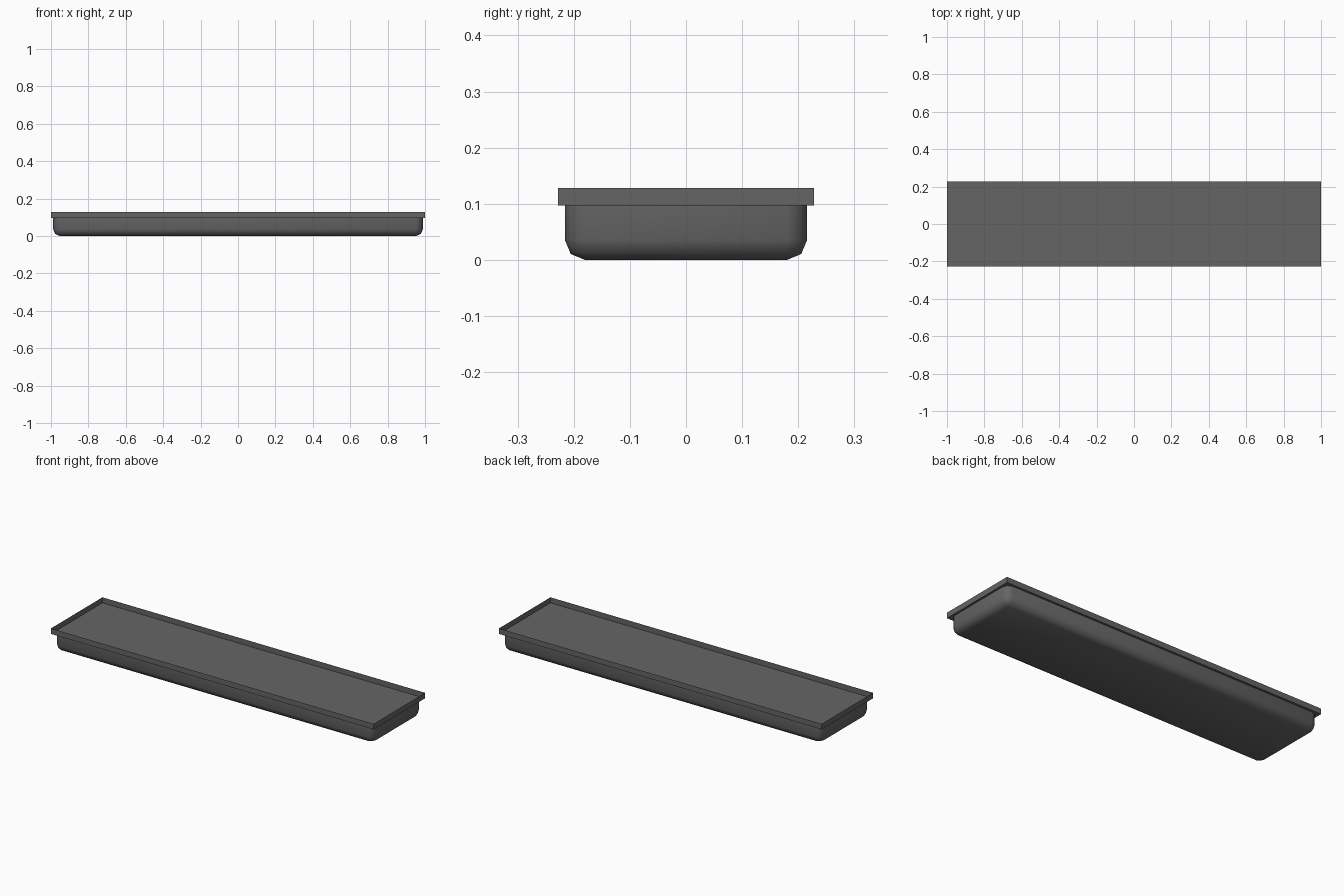
import bpy, bmesh

if "Cube" in bpy.data.objects:
    bpy.data.objects.remove(bpy.data.objects["Cube"])

grey = bpy.data.materials.new("dark_grey")
grey.diffuse_color = (0.13, 0.13, 0.13, 1)
grey.use_nodes = True
grey.node_tree.nodes["Principled BSDF"].inputs["Base Color"].default_value = grey.diffuse_color


def open_box(name, hx, hy, z0, z1, radius=0.0):
    """Box without a lid; optionally rounds the bottom and upright edges."""
    bm = bmesh.new()
    bmesh.ops.create_cube(bm, size=2)
    for v in bm.verts:
        v.co = (v.co.x * hx, v.co.y * hy, z1 if v.co.z > 0 else z0)
    bm.normal_update()
    bmesh.ops.delete(bm, geom=[f for f in bm.faces if f.normal.z > 0.9],
                     context='FACES_ONLY')
    if radius:
        edges = [e for e in bm.edges if not e.is_boundary]
        bmesh.ops.bevel(bm, geom=edges, offset=radius, segments=2,
                        profile=0.5, affect='EDGES', clamp_overlap=True)
    for f in bm.faces:
        f.smooth = radius > 0
    mesh = bpy.data.meshes.new(name)
    bm.to_mesh(mesh)
    bm.free()
    mesh.materials.append(grey)
    obj = bpy.data.objects.new(name, mesh)
    bpy.context.collection.objects.link(obj)
    return obj


# Rounded lower basin
open_box("basin", 0.988, 0.216, 0.0, 0.097, 0.036)
# Thin-walled tray with the overhanging lip
open_box("rim_tray", 1.0, 0.228, 0.097, 0.128)
